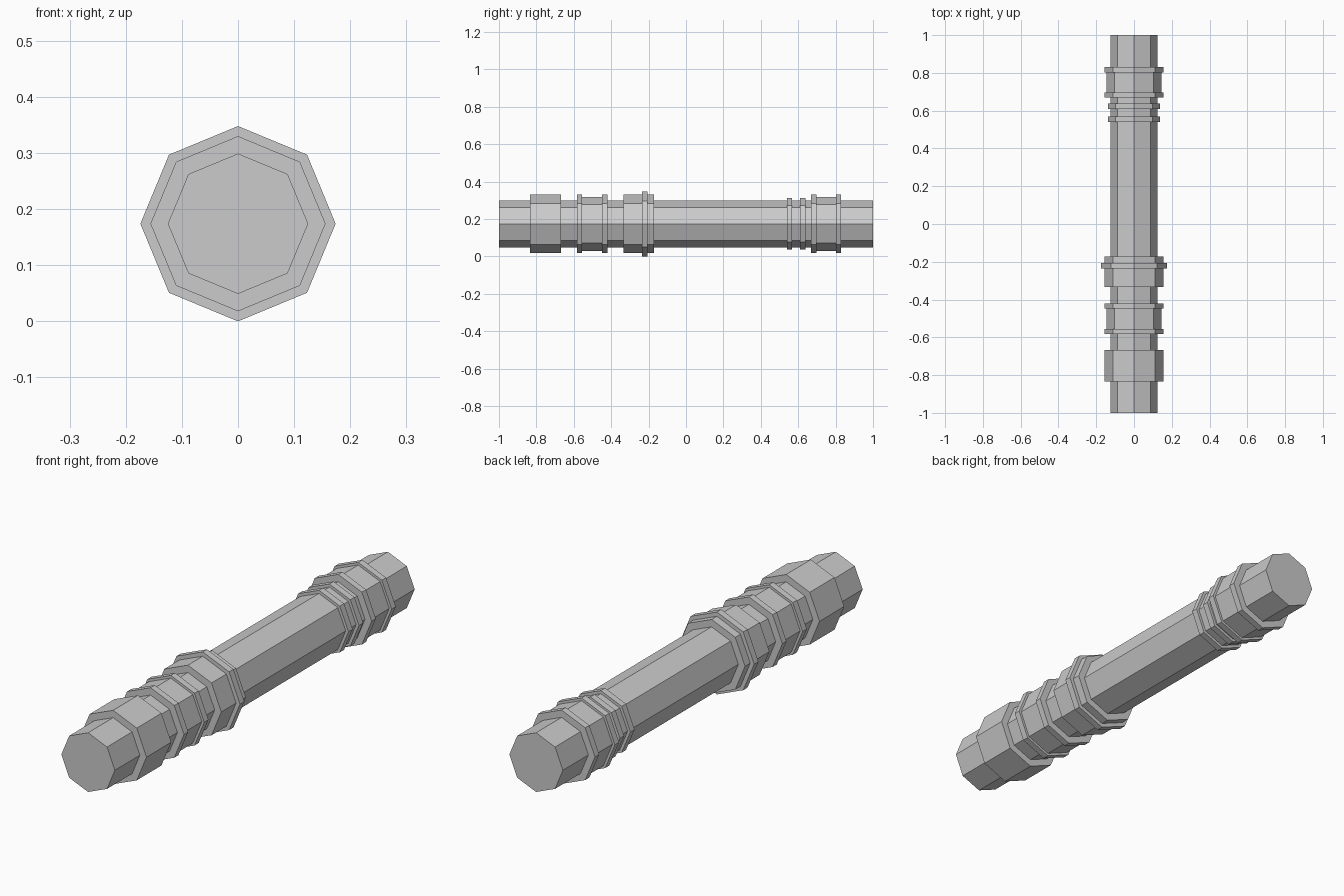
import bpy, bmesh, math

if "Cube" in bpy.data.objects:
    bpy.data.objects.remove(bpy.data.objects["Cube"])

SIDES, CENTRE_Z = 8, 0.174
SHAFT_R = 0.125


def lathe(name, profile, capped=False):
    """Revolve (y, radius) points into an eight-sided flat-faced part along y."""
    bm = bmesh.new()
    rings = []
    for y, r in profile:
        rings.append([bm.verts.new((r * math.cos(i * math.tau / SIDES), y,
                                    CENTRE_Z + r * math.sin(i * math.tau / SIDES)))
                      for i in range(SIDES)])
    for a, b in zip(rings, rings[1:]):
        for i in range(SIDES):
            j = (i + 1) % SIDES
            bm.faces.new((a[i], b[i], b[j], a[j]))
    if capped:
        bm.faces.new(rings[0])
        bm.faces.new(rings[-1][::-1])
    mesh = bpy.data.meshes.new(name)
    bm.to_mesh(mesh)
    bm.free()
    obj = bpy.data.objects.new(name, mesh)
    bpy.context.collection.objects.link(obj)
    return obj


def collar(name, start, *steps):
    """Stepped sleeve around the shaft: each step is (end y, radius)."""
    profile, y = [(start, SHAFT_R)], start
    for end, r in steps:
        profile += [(y, r), (end, r)]
        y = end
    lathe(name, profile + [(y, SHAFT_R)])


# Full-length rod
lathe("shaft", [(-1, SHAFT_R), (1, SHAFT_R)], capped=True)

# Grip-end collars
collar("front_sleeve", -0.833, (-0.668, 0.156))
collar("grip_collar", -0.583, (-0.555, 0.156), (-0.448, 0.145), (-0.42, 0.156))
collar("guard_collar", -0.334, (-0.235, 0.156), (-0.206, 0.174), (-0.171, 0.156))

# Thin rings and far-end collar
for name, y in (("thin_ring_inner", 0.54), ("thin_ring_outer", 0.61)):
    collar(name, y, (y + 0.028, 0.138))
collar("rear_collar", 0.669, (0.697, 0.156), (0.802, 0.145), (0.83, 0.156))
